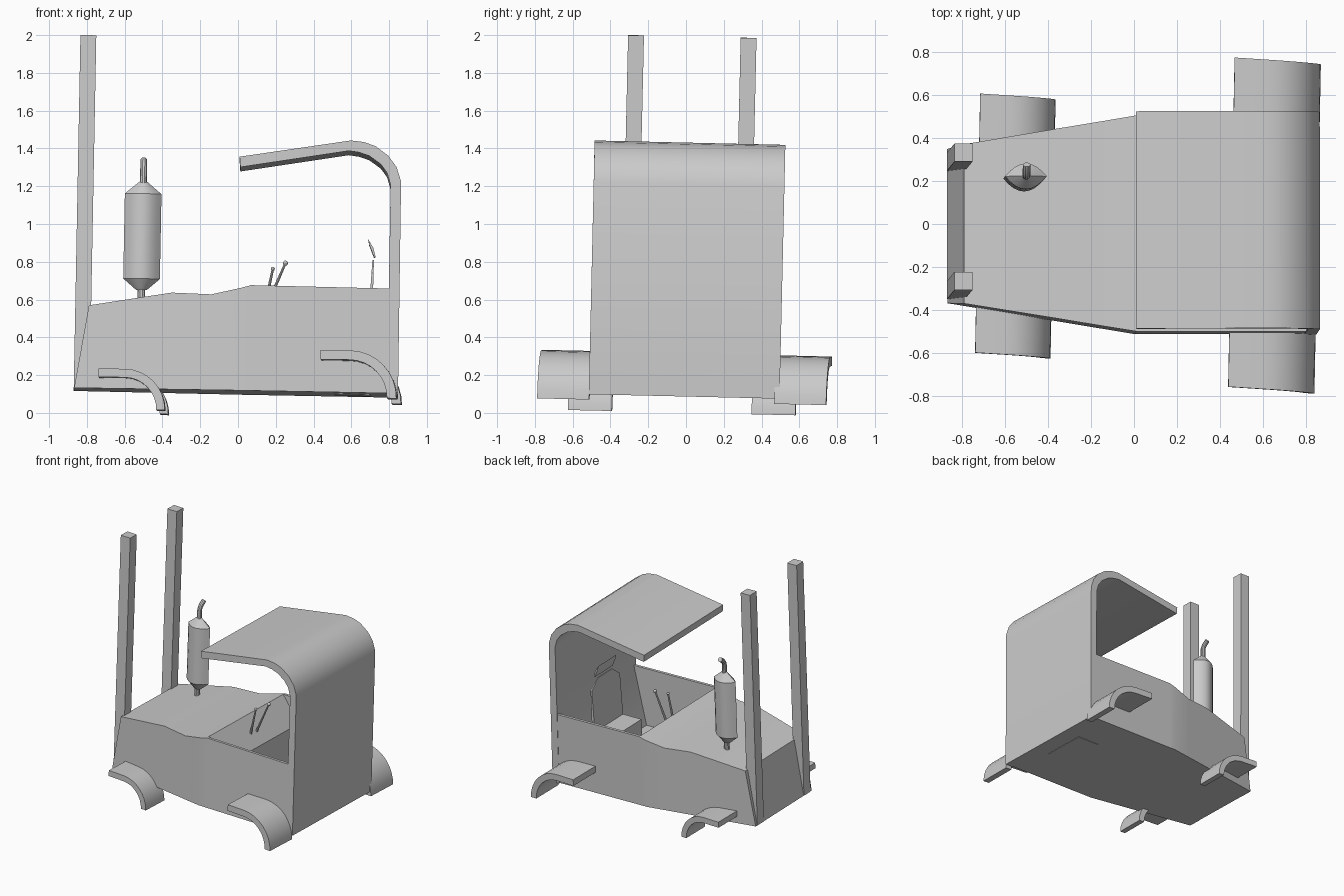
import bpy, bmesh, math
from mathutils import Matrix, Vector

cube = bpy.data.objects.get("Cube")
if cube:
    bpy.data.objects.remove(cube)

grey = bpy.data.materials.new("plain_grey")
grey.use_nodes = True
grey.diffuse_color = (0.6, 0.6, 0.6, 1)
grey.node_tree.nodes["Principled BSDF"].inputs["Base Color"].default_value = grey.diffuse_color

# The whole vehicle leans very slightly
LEAN = (Matrix.Translation((0, -0.012, 0)) @ Matrix.Rotation(0.019, 4, 'Y')
        @ Matrix.Rotation(-0.023, 4, 'X'))


def smooth(obj):
    bpy.ops.object.select_all(action='DESELECT')
    obj.select_set(True)
    bpy.context.view_layer.objects.active = obj
    bpy.ops.object.shade_smooth_by_angle(angle=math.radians(32))


def loft(name, rings):
    """Closed solid through equal-sized rings of points."""
    bm = bmesh.new()
    loops = [[bm.verts.new(p) for p in ring] for ring in rings]
    n = len(loops[0])
    for a, b in zip(loops, loops[1:]):
        for i in range(n):
            j = (i + 1) % n
            bm.faces.new((a[i], a[j], b[j], b[i]))
    bm.faces.new(loops[0])
    bm.faces.new(loops[-1])
    bmesh.ops.recalc_face_normals(bm, faces=bm.faces)
    mesh = bpy.data.meshes.new(name)
    bm.to_mesh(mesh)
    bm.free()
    mesh.materials.append(grey)
    obj = bpy.data.objects.new(name, mesh)
    bpy.context.collection.objects.link(obj)
    obj.matrix_world = LEAN
    smooth(obj)
    return obj


def extrude(name, profile, y0, y1):
    return loft(name, [[(x, y, z) for x, z in profile] for y in (y0, y1)])


def box(name, x0, x1, y0, y1, z0, z1):
    return extrude(name, [(x0, z0), (x1, z0), (x1, z1), (x0, z1)], y0, y1)


def tube(name, path, radii, sides=10):
    """Round rod following a short path."""
    pts = [Vector(p) for p in path]
    rings = []
    for i, p in enumerate(pts):
        d = pts[min(i + 1, len(pts) - 1)] - pts[max(i - 1, 0)]
        u = d.cross(Vector((0, 1, 0))).normalized()
        v = d.cross(u).normalized()
        angles = [math.tau * k / sides for k in range(sides)]
        rings.append([p + radii[i] * (u * math.cos(a) + v * math.sin(a)) for a in angles])
    return loft(name, rings)


# Body: cross-sections from nose to tail, narrowing towards the nose
BASE = 0.108
stations = [(-0.87, -0.80, 0.546), (-0.363, -0.363, 0.62), (-0.153, -0.153, 0.614),
            (0, 0, 0.65), (0.056, 0.056, 0.666), (0.8, 0.8, 0.662)]


def half_width(x):
    return 0.502 + min(x, 0) * 0.165


rings = []
for xb, xt, zt in stations:
    b, t = half_width(xb), half_width(xt)
    rings.append([(xb, -b, BASE), (xb, b, BASE), (xt, t, zt), (xt, -t, zt)])
body = loft("body", rings)

# Driver's well cut into the body
well = [(0.05, 0.67), (0.05, 0.9), (0.787, 0.9), (0.787, 0.66), (0.69, 0.2), (0.2, 0.2), (0.2, 0.47)]
cutter = extrude("well_cutter", well, -0.48, 0.48)
cutter.hide_render = True
cut = body.modifiers.new("well", 'BOOLEAN')
cut.operation = 'DIFFERENCE'
cut.object = cutter
bpy.context.view_layer.objects.active = body
bpy.ops.object.modifier_apply(modifier="well")
bpy.data.objects.remove(cutter)
smooth(body)

# Rear wall curving over into the roof
outer = [(0.845, BASE - 0.005), (0.84, 1.23), (0.815, 1.305), (0.77, 1.365), (0.70, 1.415),
         (0.64, 1.435), (0.57, 1.442), (-0.017, 1.345)]
inner = [(-0.012, 1.29), (0.56, 1.387), (0.615, 1.38), (0.67, 1.362), (0.73, 1.32),
         (0.765, 1.275), (0.785, 1.21), (0.787, BASE - 0.005)]
extrude("rear_wall_and_roof", outer + inner, -0.505, 0.505)

# Mast posts
for side, y in (("left", 0.298), ("right", -0.298)):
    box("mast_post_" + side, -0.872, -0.788, y - 0.042, y + 0.042, BASE, 1.977)


# Wheel arches: a flat shelf and a quarter turn downwards
def fender(name, x0, flat, radius, top, thick, y0, y1):
    cx, cz, steps = x0 + flat, top - radius, 8

    def arc(r):
        quarter = [math.pi / 2 * k / steps for k in range(steps + 1)]
        return [(x0, cz + r)] + [(cx + r * math.sin(a), cz + r * math.cos(a)) for a in quarter]

    profile = arc(radius) + arc(radius - thick)[::-1]
    mid = cx + radius / 2 - flat / 2
    loft(name, [[(x + 0.02 * y, y - 0.065 * (x - mid), z) for x, z in profile] for y in (y0, y1)])


for side, s in (("left", 1), ("right", -1)):
    fender("front_fender_" + side, -0.73, 0.14, 0.214, 0.208, 0.045, s * 0.37, s * 0.602)
    fender("rear_fender_" + side, 0.447, 0.155, 0.25, 0.325, 0.05, s * 0.49, s * 0.765)

# Exhaust: lens-shaped silencer with a pipe at each end
ex, ey = -0.524, 0.207
ts = [k / 4 - 1 for k in range(9)]
lens = [(t, 1 - t * t) for t in ts] + [(t, t * t - 1) for t in ts[-2:0:-1]]
levels = [(0.645, 0.28), (0.705, 1), (1.155, 1), (1.22, 0.2)]
loft("silencer", [[(ex + 0.097 * s * a, ey + 0.06 * s * b, z) for a, b in lens] for z, s in levels])
tube("exhaust_lower_pipe", [(ex, ey, 0.58), (ex, ey, 0.66)], [0.02, 0.02])
tube("exhaust_tip", [(ex, ey, 1.19), (ex, ey, 1.285), (ex, ey + 0.015, 1.31), (ex, ey + 0.05, 1.335)],
     [0.018] * 4)

# Control levers with round knobs
for name, foot, head, r in (("short_lever", (0.125, -0.04, 0.53), (0.17, -0.04, 0.765), 0.011),
                            ("long_lever", (0.125, 0.03, 0.53), (0.236, 0.03, 0.798), 0.014)):
    tube(name, [foot, head], [0.01, 0.006], 8)
    bm = bmesh.new()
    bmesh.ops.create_uvsphere(bm, u_segments=10, v_segments=6, radius=r)
    bmesh.ops.translate(bm, verts=bm.verts, vec=head)
    mesh = bpy.data.meshes.new(name + "_knob")
    bm.to_mesh(mesh)
    bm.free()
    mesh.materials.append(grey)
    knob = bpy.data.objects.new(name + "_knob", mesh)
    bpy.context.collection.objects.link(knob)
    knob.matrix_world = LEAN
    smooth(knob)

# Seat: box base through the floor, thin backrest and headrest
box("seat_base", 0.51, 0.70, -0.17, 0.19, BASE - 0.003, 0.42)
outline = [(-0.17, 0.4), (0.19, 0.4), (0.19, 0.75), (0.10, 0.82), (-0.08, 0.82), (-0.17, 0.75)]
loft("backrest", [[(x + lean * (z - 0.4), y, z) for y, z in outline]
                  for x, lean in ((0.675, 0.05), (0.70, 0.01))])
extrude("headrest", [(0.672, 0.93), (0.678, 0.90), (0.705, 0.835), (0.712, 0.84), (0.70, 0.885)],
        -0.10, 0.13)
